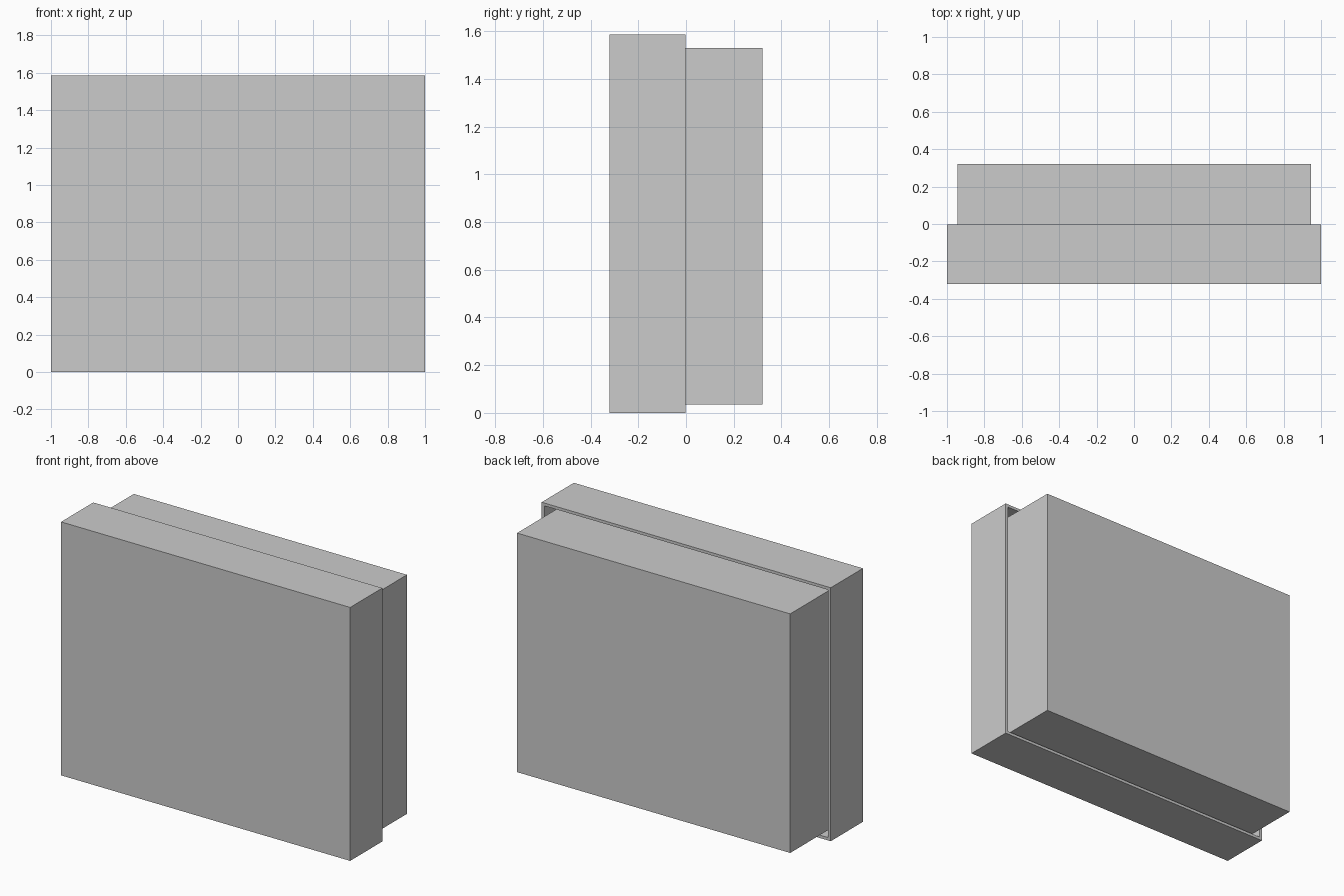
import bpy, bmesh

if "Cube" in bpy.data.objects:
    bpy.data.objects.remove(bpy.data.objects["Cube"])

WALL = 0.018


def open_tray(name, half_w, z0, z1, y_closed, y_open):
    """Thin-walled box, closed at y_closed and open at y_open."""
    s = 1 if y_open > y_closed else -1
    bm = bmesh.new()

    def ring(inset, y):
        a, b, t = half_w - inset, z0 + inset, z1 - inset
        return [bm.verts.new((x, y, z)) for x, z in ((-a, b), (a, b), (a, t), (-a, t))]

    # outer panel, outer rim, inner rim, inner panel
    rings = [ring(0, y_closed), ring(0, y_open),
             ring(WALL, y_open), ring(WALL, y_closed + s * WALL)]
    for r, q in zip(rings, rings[1:]):
        for i in range(4):
            j = (i + 1) % 4
            bm.faces.new((r[i], r[j], q[j], q[i]))
    bm.faces.new(rings[0])
    bm.faces.new(rings[-1])
    bmesh.ops.recalc_face_normals(bm, faces=bm.faces)
    mesh = bpy.data.meshes.new(name)
    bm.to_mesh(mesh)
    bm.free()
    obj = bpy.data.objects.new(name, mesh)
    bpy.context.collection.objects.link(obj)
    return obj


# Lid: front shell, open towards the back
open_tray("box_lid", 1.0, 0.0, 1.585, -0.32, -0.002)

# Base: slightly smaller tray slid into the lid, open towards the front
open_tray("box_base", 0.945, 0.035, 1.53, 0.32, -0.29)
